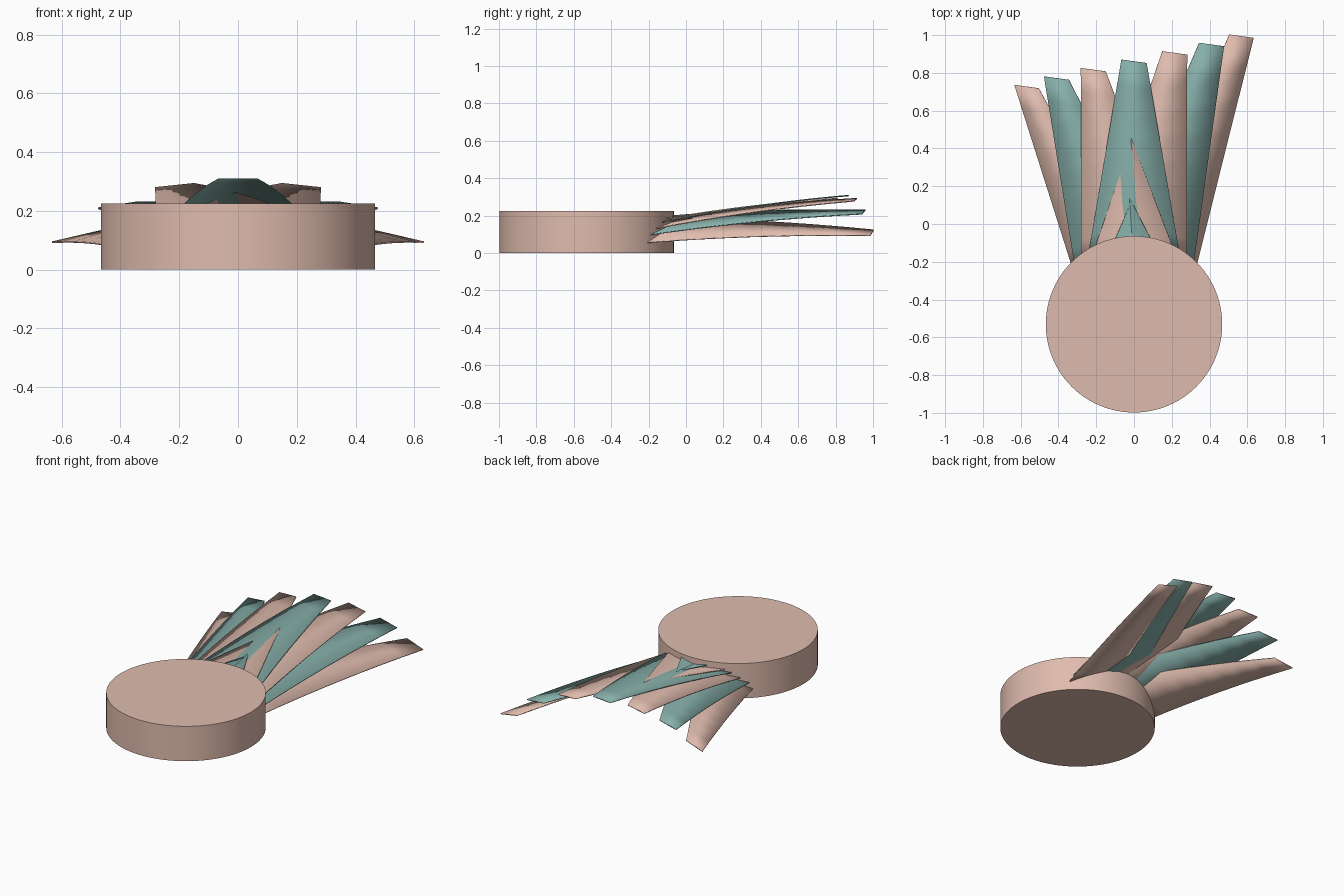
import bpy, bmesh, math
from mathutils import Vector

if "Cube" in bpy.data.objects:
    bpy.data.objects.remove(bpy.data.objects["Cube"])


def material(name, rgb):
    m = bpy.data.materials.new(name)
    m.diffuse_color = (*rgb, 1)
    m.use_nodes = True
    m.node_tree.nodes["Principled BSDF"].inputs["Base Color"].default_value = m.diffuse_color
    return m


pink = material("pink", (0.74, 0.50, 0.42))
teal = material("teal", (0.24, 0.43, 0.40))

# Round base disc
bpy.ops.mesh.primitive_cylinder_add(vertices=96, radius=0.467, depth=0.225,
                                    location=(0, -0.531, 0.1125))
disc = bpy.context.object
disc.name = "base_disc"
disc.data.materials.append(pink)
bpy.ops.object.shade_smooth_by_angle(angle=math.radians(40))

# Blade corners on the right side: inner/outer tip (x, z), inner/outer base (x, y, z)
BLADES = [
    ((-0.067, 0.310), (0.067, 0.310), (-0.235, -0.12, 0.17), (0.235, -0.12, 0.17)),
    ((0.150, 0.295), (0.282, 0.281), (-0.215, -0.15, 0.18), (0.280, -0.15, 0.137)),
    ((0.345, 0.232), (0.477, 0.212), (-0.150, -0.20, 0.19), (0.318, -0.20, 0.10)),
    ((0.505, 0.126), (0.634, 0.096), (0.000, -0.20, 0.19), (0.337, -0.20, 0.06)),
]
SEGMENTS, BOW, SINK, THICK = 8, 0.014, -0.06, 0.006


def blade(k):
    """Tapered, gently bowed blade; k runs -3..3 across the fan."""
    ti, to, bi, bo = BLADES[abs(k)]
    s = -1 if k < 0 else 1
    tip_y = 0.861 + 0.0445 * k
    tips, bases = [], []
    for (x, z), b in ((ti, bi), (to, bo)):
        tips.append(Vector((s * x, 0, z)))
        bases.append(Vector((s * b[0], b[1], b[2])))
    if s < 0:
        tips.reverse()
        bases.reverse()
    tips[0].y, tips[1].y = tip_y + 0.009, tip_y - 0.009
    bm = bmesh.new()
    rows = []
    for i in range(SEGMENTS + 1):
        t = SINK + (1 - SINK) * i / SEGMENTS
        row = []
        for a, b in zip(bases, tips):
            p = a.lerp(b, t) if t >= 0 else a + (b - a) * t
            p.z += BOW * 4 * t * (1 - t)
            row.append(bm.verts.new(p))
        rows.append(row)
    for r, q in zip(rows, rows[1:]):
        bm.faces.new((r[0], r[1], q[1], q[0]))
    mesh = bpy.data.meshes.new(f"fan_blade_{k + 4}")
    bm.to_mesh(mesh)
    bm.free()
    ob = bpy.data.objects.new(f"fan_blade_{k + 4}", mesh)
    bpy.context.collection.objects.link(ob)
    mesh.materials.append(pink if k % 2 else teal)
    sol = ob.modifiers.new("thickness", "SOLIDIFY")
    sol.thickness = THICK
    sol.offset = -1
    bpy.ops.object.select_all(action="DESELECT")
    ob.select_set(True)
    bpy.context.view_layer.objects.active = ob
    bpy.ops.object.shade_smooth_by_angle(angle=math.radians(30))


# Fan of seven blades
for k in range(-3, 4):
    blade(k)
